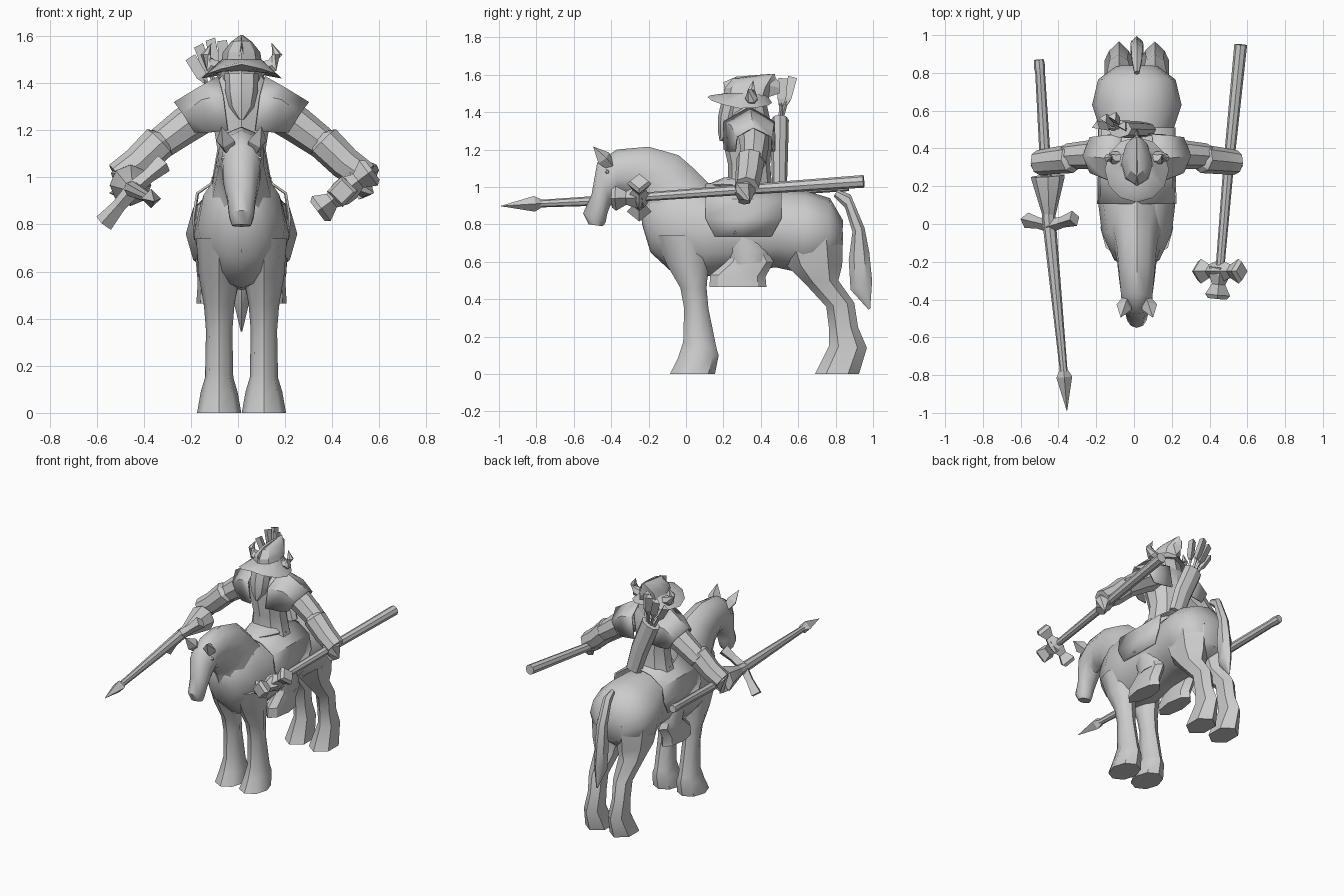
import bpy, bmesh, math
from mathutils import Vector as V

CX = 0.015  # symmetry plane of rider and horse
MAT = bpy.data.materials.new("plain_grey")
MAT.diffuse_color = (0.6, 0.6, 0.6, 1)


def finish(name, bm, smooth=35):
    bmesh.ops.recalc_face_normals(bm, faces=bm.faces)
    me = bpy.data.meshes.new(name)
    bm.to_mesh(me)
    bm.free()
    me.materials.append(MAT)
    ob = bpy.data.objects.new(name, me)
    bpy.context.collection.objects.link(ob)
    if smooth:
        bpy.ops.object.select_all(action='DESELECT')
        ob.select_set(True)
        bpy.context.view_layer.objects.active = ob
        bpy.ops.object.shade_smooth_by_angle(angle=math.radians(smooth))
    return ob


def skin(name, rings, smooth=35, caps=True, closed=True):
    """Join equal rings of points into one surface."""
    bm = bmesh.new()
    rows = [[bm.verts.new(p) for p in r] for r in rings]
    n = len(rows[0])
    for a, b in zip(rows, rows[1:]):
        for i in range(n if closed else n - 1):
            j = (i + 1) % n
            bm.faces.new((a[i], a[j], b[j], b[i]))
    if caps:
        bm.faces.new(rows[0])
        bm.faces.new(rows[-1])
    return finish(name, bm, smooth)


def loft(name, secs, cx=CX, n=10, smooth=45):
    """Oval sections: (y0, z0, y1, z1, half width in x)."""
    rings = []
    for y0, z0, y1, z1, hx in secs:
        c, u = V((cx, (y0 + y1) / 2, (z0 + z1) / 2)), V((0, (y1 - y0) / 2, (z1 - z0) / 2))
        rings.append([c + u * math.cos(t) + V((hx, 0, 0)) * math.sin(t)
                      for t in (2 * math.pi * i / n for i in range(n))])
    return skin(name, rings, smooth)


def tube(name, pts, n=8, smooth=40):
    """Round sections along a path: (x, y, z, radius)."""
    ps = [V(p[:3]) for p in pts]
    rings = []
    for i, p in enumerate(ps):
        d = (ps[min(i + 1, len(ps) - 1)] - ps[max(i - 1, 0)]).normalized()
        ref = V((0, 0, 1)) if abs(d.z) < 0.9 else V((0, 1, 0))
        u = d.cross(ref).normalized()
        w = u.cross(d)
        rings.append([p + (u * math.cos(t) + w * math.sin(t)) * max(pts[i][3], 0.001)
                      for t in (2 * math.pi * k / n for k in range(n))])
    return skin(name, rings, smooth)


def flip(s, pts):
    return [(CX + s * p[0],) + tuple(p[1:]) for p in pts]


# Horse trunk, neck with head, and tail
loft("horse_body", [
    (-.235, .8, -.235, .9, .055), (-.19, .65, -.19, .98, .12), (-.06, .53, -.04, 1.06, .185),
    (.1, .52, .1, 1.0, .203), (.3, .55, .3, .98, .195), (.48, .57, .5, .99, .19),
    (.62, .54, .64, .98, .237), (.76, .56, .77, .94, .205), (.83, .62, .84, .82, .11)], n=12)
loft("horse_neck_and_head", [
    (-.2, .68, .13, 1.01, .155), (-.25, .87, .04, 1.1, .122), (-.28, .92, -.04, 1.17, .11),
    (-.33, .96, -.2, 1.215, .1), (-.37, .955, -.37, 1.2, .088), (-.405, .9, -.475, 1.13, .083),
    (-.42, .86, -.505, .96, .063), (-.43, .81, -.55, .86, .055), (-.445, .79, -.52, .80, .042)])
loft("horse_tail", [
    (.79, .95, .81, .985, .015), (.85, .89, .88, .96, .03), (.89, .76, .955, .78, .036),
    (.87, .61, .98, .65, .04), (.88, .45, .995, .5, .036), (.975, .345, .985, .35, .004)], n=6)

for s, side in ((-1, "left"), (1, "right")):
    loft(side + "_front_leg", [
        (-.17, .74, .13, .74, .098), (-.1, .58, .12, .58, .086), (-.03, .46, .11, .46, .065),
        (-.01, .35, .12, .35, .056), (-.015, .17, .165, .13, .06), (-.045, .08, .175, .1, .078),
        (-.085, 0, .155, 0, .094)], CX + s * .095, 8)
    loft(side + "_hind_leg", [
        (.47, .74, .84, .76, .125), (.54, .58, .835, .58, .108), (.63, .49, .815, .5, .082),
        (.75, .36, .9, .38, .058), (.765, .24, .92, .25, .053), (.765, .15, .967, .14, .06),
        (.69, 0, .925, 0, .088)], CX + s * .095, 6)
    # Ears and eyes
    tube(side + "_horse_ear", flip(s, [(.045, -.39, 1.1, .024), (.068, -.44, 1.155, .042),
                                       (.085, -.495, 1.215, 0)]), 4, 0)
    tube(side + "_horse_eye", flip(s, [(.06, -.42, 1.08, .02), (.087, -.42, 1.08, .006)]), 6, 0)

# Saddle cloth, draped closely over the back
prof = [(.202, .735), (.21, .83), (.193, .935), (.1, 1.0), (0, 1.02)]
prof += [(-x, z) for x, z in prof[-2::-1]]
cloth = skin("saddle_cloth", [
    [V((CX + x * k, y if z > .8 else y + (.3 - y) * .25, z)) for x, z in prof]
    for y, k in ((.105, 1), (.3, .98), (.51, .98))], 35, False, False)
sol = cloth.modifiers.new("thickness", 'SOLIDIFY')
sol.thickness = 0.01
loft("saddle_pommel", [(.1, 1.0, .13, 1.02, .03), (.19, .98, .2, 1.05, .09),
                       (.28, .96, .28, 1.06, .12)], n=8)

# Rider trunk and head
loft("torso", [(.2, .9, .47, .9, .17), (.225, 1.0, .46, 1.0, .13), (.225, 1.12, .45, 1.12, .108),
               (.195, 1.25, .46, 1.25, .13), (.205, 1.34, .46, 1.34, .15),
               (.27, 1.43, .42, 1.43, .09)], smooth=30)
loft("head", [(.25, 1.32, .37, 1.32, .055), (.19, 1.38, .41, 1.38, .075),
              (.19, 1.46, .42, 1.46, .08)], n=8, smooth=30)
loft("beard", [(.18, 1.245, .195, 1.245, .01), (.17, 1.3, .27, 1.3, .055),
               (.17, 1.37, .28, 1.37, .07), (.185, 1.44, .3, 1.44, .072)], n=8, smooth=30)
loft("hair", [(.33, 1.27, .45, 1.27, .06), (.28, 1.36, .45, 1.36, .1),
              (.26, 1.45, .43, 1.45, .095)], n=8, smooth=30)


def oval(hx, y0, y1, z, n=12, side=0, front=0):
    """Level oval, with the height changed at the sides and front."""
    return [V((CX + hx * math.sin(t), (y0 + y1) / 2 - (y1 - y0) / 2 * math.cos(t),
               z + side * abs(math.sin(t)) + front * max(0, math.cos(t))))
            for t in (2 * math.pi * i / n for i in range(n))]


# Helmet with turned-up brim
skin("helmet_brim", [oval(.08, .2, .43, 1.45), oval(.17, .115, .46, 1.45, 12, -.03, .03),
                     oval(.155, .13, .45, 1.465, 12, -.03, .025), oval(.085, .2, .43, 1.5)], 30)
loft("helmet_dome", [(.2, 1.46, .43, 1.44, .092), (.205, 1.53, .46, 1.53, .08),
                     (.25, 1.58, .48, 1.57, .045), (.42, 1.6, .475, 1.605, .008)], n=8, smooth=30)
loft("helmet_crest", [(.22, 1.45, .2, 1.56, .012), (.3, 1.5, .27, 1.59, .014),
                      (.44, 1.48, .46, 1.605, .025), (.5, 1.5, .5, 1.56, .003)], n=4, smooth=0)

for s, side in ((-1, "left"), (1, "right")):
    tube(side + "_helmet_horn", flip(s, [(.075, .35, 1.46, .034), (.13, .35, 1.475, .033),
         (.152, .35, 1.52, .022), (.128, .36, 1.57, 0)]), 6)
    # Shoulder cape: open shell sloping out over the arm
    cape = skin(side + "_shoulder_cape", [[V((CX + s * x, y, z)) for x, y, z in r] for r in (
        [(.06, .2, 1.2), (.08, .2, 1.35), (.1, .34, 1.43), (.08, .475, 1.35), (.06, .48, 1.2)],
        [(.14, .225, 1.19), (.17, .24, 1.33), (.18, .35, 1.385), (.17, .47, 1.33), (.14, .475, 1.19)],
        [(.2, .26, 1.19), (.25, .27, 1.27), (.287, .36, 1.32), (.25, .46, 1.27), (.2, .465, 1.19)])],
        25, False, False)
    cape.modifiers.new("thickness", 'SOLIDIFY').thickness = 0.008
    # Arm, flared cuff and fist
    tube(side + "_upper_arm", flip(s, [(.12, .36, 1.3, .085), (.24, .367, 1.22, .078),
         (.37, .36, 1.125, .066)]), 8)
    tube(side + "_cuff", flip(s, [(.335, .35, 1.165, .05), (.348, .345, 1.15, .076),
         (.44, .335, 1.06, .071), (.525, .325, 1.0, .065)]), 8, 30)
    tube(side + "_fist", flip(s, [(.46, .33, 1.04, .05), (.5, .315, .99, .065), (.53, .31, .92, .035)]), 6, 30)
    # Leg and boot
    tube(side + "_rider_thigh", flip(s, [(.06, .33, .97, .075), (.115, .28, .86, .075),
         (.14, .26, .74, .065)]), 8)
    loft(side + "_rider_shin", [(.25, .58, .43, .6, .05), (.22, .66, .44, .66, .05),
         (.2, .8, .34, .8, .045)], CX + s * .14, 8)
    loft(side + "_boot", [(.125, .465, .43, .465, .062), (.13, .53, .425, .52, .058),
         (.215, .6, .47, .6, .055), (.24, .66, .43, .66, .05)], CX + s * .13, 8, 30)

# Broad flat quiver with arrows on the back
quiver = tube("quiver", [(.06, .5, 1.0, .058), (.01, .5, 1.16, .066), (-.075, .505, 1.36, .068)], 8)
quiver.scale.y, quiver.location.y = .68, .5 * .32
for k, (x, y, z) in enumerate([(-.2, .52, 1.51), (-.16, .56, 1.56), (-.11, .57, 1.585), (-.06, .52, 1.58)]):
    base, tip = V((-.085 + k * .014, .5, 1.32)), V((x, y, z))
    mid = base.lerp(tip, .45)
    tube("arrow_shaft_%d" % k, [(*base, .01), (*tip, .01)], 4, 0)
    tube("arrow_feathers_%d" % k, [(*mid, .012), (*mid.lerp(tip, .25), .027), (*tip, .028)], 3, 0)

# Lance: pole, hand cone, cross guard and point
tube("lance_shaft", [(-.503, .87, 1.005, .026), (-.5, .83, 1.003, .03), (-.497, .8, 1.0, .026),
                     (-.465, .25, .965, .03), (-.45, .02, .95, .036), (-.37, -.8, .91, .02)], 8)
tube("lance_hand_cone", [(-.457, .255, .967, .088), (-.456, .24, .966, .088),
                         (-.45, .05, .95, .036)], 8, 30)
tube("lance_point", [(-.373, -.77, .912, .02), (-.369, -.81, .91, .042), (-.355, -.99, .898, 0)], 4, 0)
for name, end in (("lower", (-.57, .02, .805)), ("upper", (-.315, .03, 1.06))):
    c, e = V((-.445, -.01, .95)), V(end)
    tube("lance_guard_" + name, [(*c, .035), (*c.lerp(e, .5), .03), (*e, .042)], 4, 0)

# Mace: handle and a head of three flared knobs
tube("mace_handle", [(.565, .95, 1.03, .034), (.5, .3, .985, .028), (.454, -.25, .945, .023)], 8)
mc = V((.454, -.25, .943))
ax, ay = V((.8, 0, .6)), V((-.09, -1, -.03))
for k, d in enumerate((ax, -ax, ay)):
    tube("mace_knob_%d" % k, [(*(mc + d * a), r) for a, r in
         ((-.02, .055), (.02, .055), (.07, .036), (.125, .066), (.146, .05))], 4, 0)
